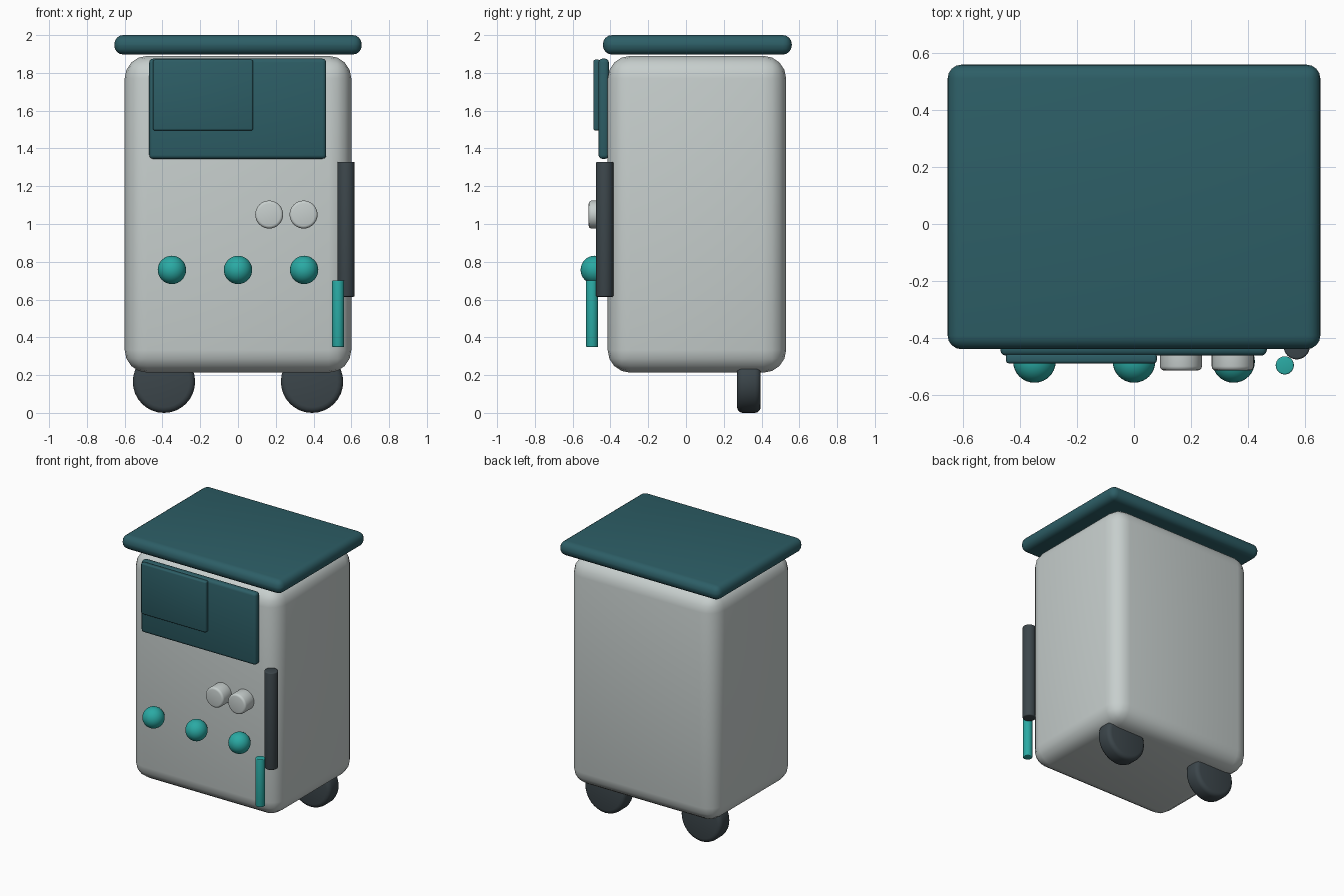
import bpy
import math

cube = bpy.data.objects.get("Cube")
if cube:
    bpy.data.objects.remove(cube, do_unlink=True)


def material(name, rgb):
    m = bpy.data.materials.new(name)
    m.use_nodes = True
    m.diffuse_color = (*rgb, 1)
    m.node_tree.nodes["Principled BSDF"].inputs["Base Color"].default_value = (*rgb, 1)
    return m


pale_grey = material("pale_grey", (0.57, 0.62, 0.61))
dark_teal = material("dark_teal", (0.026, 0.112, 0.133))
bright_teal = material("bright_teal", (0.023, 0.40, 0.37))
charcoal = material("charcoal", (0.045, 0.061, 0.07))


def finish(name, mat, bevel=0, segments=3):
    """Name, colour, round and smooth the active object."""
    ob = bpy.context.object
    ob.name = ob.data.name = name
    ob.data.materials.append(mat)
    if bevel:
        mod = ob.modifiers.new("rounding", "BEVEL")
        mod.width = bevel
        mod.segments = segments
        mod.limit_method = "ANGLE"
        mod.angle_limit = math.radians(40)
        bpy.ops.object.modifier_apply(modifier=mod.name)
    bpy.ops.object.shade_smooth_by_angle(angle=math.radians(35))
    return ob


def box(name, mat, xs, ys, zs, bevel, segments=3):
    """Rounded box given by its extent on each axis."""
    spans = (xs, ys, zs)
    bpy.ops.mesh.primitive_cube_add(size=1, location=[(a + b) / 2 for a, b in spans])
    bpy.context.object.scale = [b - a for a, b in spans]
    bpy.ops.object.transform_apply(location=False, rotation=False, scale=True)
    return finish(name, mat, bevel, segments)


def cylinder(name, mat, centre, radius, depth, bevel, along_y=False):
    bpy.ops.mesh.primitive_cylinder_add(
        vertices=32, radius=radius, depth=depth, location=centre,
        rotation=(math.pi / 2 if along_y else 0, 0, 0))
    return finish(name, mat, bevel)


# Cabinet and overhanging lid
box("cabinet_body", pale_grey, (-0.6, 0.6), (-0.415, 0.53), (0.213, 1.89), 0.12, 4)
box("lid", dark_teal, (-0.655, 0.655), (-0.44, 0.56), (1.897, 2.0), 0.048, 4)

# Display panel with a smaller raised screen
box("display_panel", dark_teal, (-0.47, 0.467), (-0.463, -0.408), (1.345, 1.875), 0.02)
box("raised_screen", dark_teal, (-0.45, 0.08), (-0.49, -0.455), (1.495, 1.87), 0.01)

# Round buttons and ball knobs
for i, x in enumerate((0.165, 0.347)):
    cylinder(f"button_{i + 1}", pale_grey, (x, -0.455, 1.05), 0.074, 0.12, 0.015, True)
for i, x in enumerate((-0.35, 0, 0.35)):
    bpy.ops.mesh.primitive_uv_sphere_add(
        segments=32, ring_count=16, radius=0.075, location=(x, -0.483, 0.757))
    finish(f"ball_knob_{i + 1}", bright_teal)

# Door handle and lower lever
cylinder("door_handle", charcoal, (0.572, -0.43, 0.972), 0.046, 0.715, 0.007)
cylinder("lever", bright_teal, (0.53, -0.497, 0.525), 0.032, 0.352, 0.005)

# Rear wheels
for side, x in (("right", -0.392), ("left", 0.392)):
    cylinder(f"{side}_wheel", charcoal, (x, 0.333, 0.165), 0.165, 0.125, 0.03, True)
